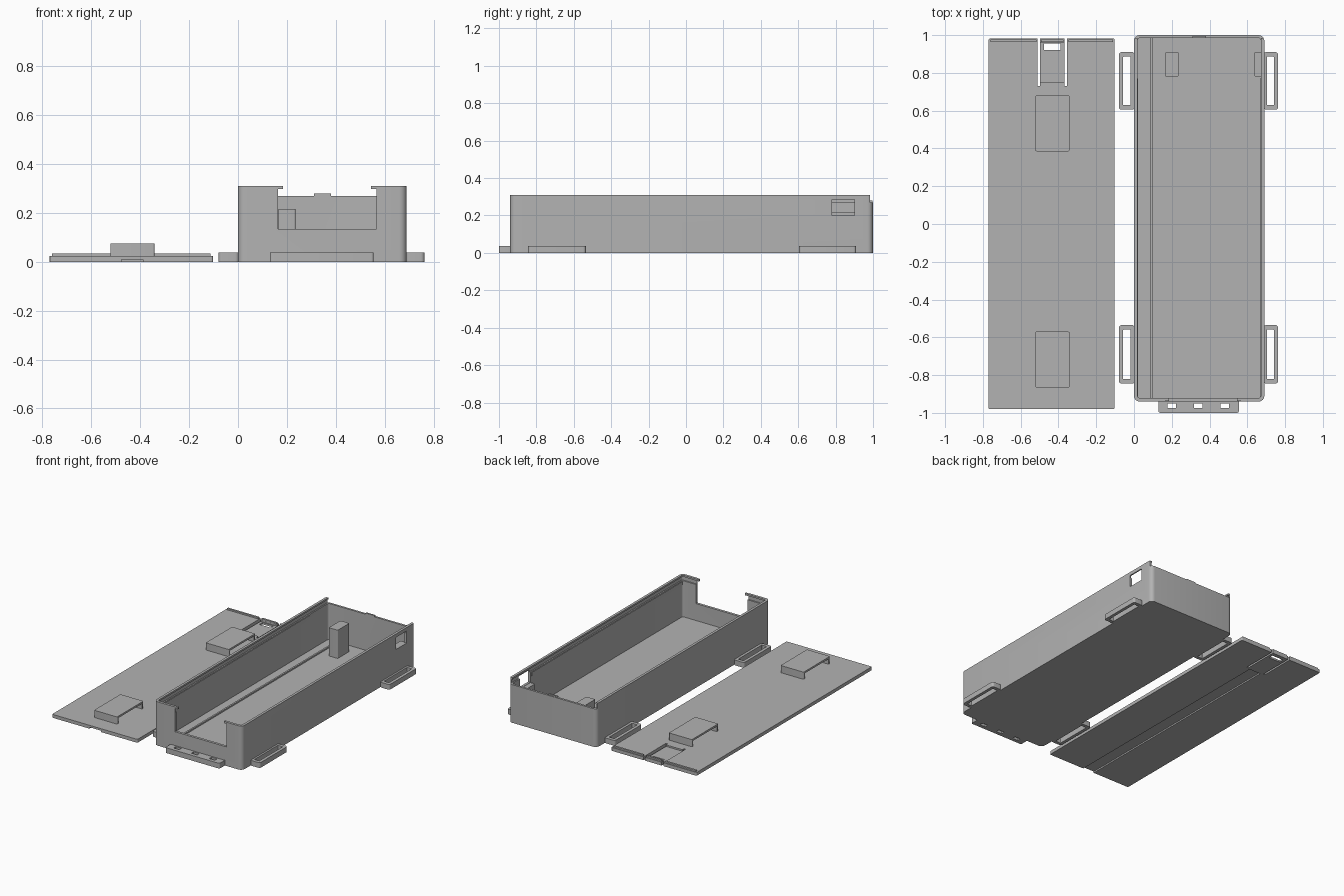
import bpy
import bmesh

cube = bpy.data.objects.get("Cube")
if cube:
    bpy.data.objects.remove(cube, do_unlink=True)

grey = bpy.data.materials.new("matte_grey")
grey.use_nodes = True
COLOUR = (0.45, 0.45, 0.45, 1)
grey.diffuse_color = COLOUR
grey.node_tree.nodes["Principled BSDF"].inputs["Base Color"].default_value = COLOUR


def block(name, x, y, z, radius=0):
    """Box given by its extents, with optionally rounded upright edges."""
    bm = bmesh.new()
    bmesh.ops.create_cube(bm, size=1)
    for v in bm.verts:
        for axis, (low, high) in enumerate((x, y, z)):
            v.co[axis] = high if v.co[axis] > 0 else low
    if radius:
        upright = [e for e in bm.edges
                   if abs(e.verts[0].co.z - e.verts[1].co.z) > 1e-5]
        bmesh.ops.bevel(bm, geom=upright, offset=radius, segments=6,
                        profile=0.5, affect='EDGES')
    mesh = bpy.data.meshes.new(name)
    bm.to_mesh(mesh)
    bm.free()
    mesh.materials.append(grey)
    ob = bpy.data.objects.new(name, mesh)
    bpy.context.collection.objects.link(ob)
    return ob


def carve(ob, *cuts):
    """Subtract boxes from an object, then bake the result."""
    cutters = []
    for cut in cuts:
        cutter = block("cutter", *cut)
        cutter.hide_render = True
        mod = ob.modifiers.new("cut", 'BOOLEAN')
        mod.operation = 'DIFFERENCE'
        mod.solver = 'EXACT'
        mod.object = cutter
        cutters.append(cutter)
    bpy.context.view_layer.update()
    deps = bpy.context.evaluated_depsgraph_get()
    baked = bpy.data.meshes.new_from_object(ob.evaluated_get(deps))
    ob.modifiers.clear()
    ob.data = baked
    for cutter in cutters:
        bpy.data.objects.remove(cutter, do_unlink=True)
    return ob


# Open tray: cavity, lid groove, low back wall, front notch, side window
tray = block("tray", (0, 0.69), (-0.94, 1.0), (0, 0.31), 0.03)
carve(tray,
      ((0.018, 0.672), (-0.922, 0.985), (0.015, 0.4), 0.015),
      ((0.009, 0.681), (-0.931, 0.986), (0.27, 0.298), 0.01),
      ((-0.1, 0.8), (0.984, 1.1), (0.27, 0.4)),
      ((0.018, 0.672), (0.9, 1.1), (0.27, 0.4)),
      ((0.163, 0.567), (-1.0, -0.9), (0.135, 0.4)),
      ((0.6, 0.8), (0.78, 0.9), (0.2, 0.285)))

# Overhanging lips at the notch
for side, x in (("right", (0.15, 0.185)), ("left", (0.545, 0.58))):
    block(side + "_notch_lip", x, (-0.937, -0.922), (0.297, 0.31))

# Slim rail that carries the lid along each side wall
for side, x in (("right", (0.015, 0.022)), ("left", (0.668, 0.675))):
    block(side + "_lid_rail", x, (-0.92, 0.77), (0.243, 0.266))

# Tray interior
block("floor_ridge", (0.085, 0.097), (-0.925, 0.987), (0.01, 0.025))
block("inner_post", (0.165, 0.235), (0.78, 0.91), (0.01, 0.215), 0.006)
block("window_post", (0.637, 0.675), (0.78, 0.91), (0.01, 0.198), 0.008)
block("back_catch", (0.31, 0.38), (0.985, 0.996), (0.26, 0.279))

# Strap loops on both sides
for end, y in (("back", (0.605, 0.91)), ("front", (-0.845, -0.535))):
    for side, outer, slot in (("right", (-0.08, 0.004), (-0.058, -0.018)),
                              ("left", (0.686, 0.763), (0.703, 0.741))):
        loop = block(f"{end}_{side}_strap_loop", outer, y, (0, 0.037), 0.015)
        carve(loop, (slot, (y[0] + 0.024, y[1] - 0.024), (-0.1, 0.1), 0.004))

# Front tab with three slots
tab = block("front_tab", (0.13, 0.555), (-1.0, -0.93), (0, 0.037), 0.01)
carve(tab, *[((x - 0.022, x + 0.022), (-0.975, -0.95), (-0.1, 0.1))
             for x in (0.2, 0.34, 0.48)])

# Lid lying beside the tray, with a spring latch cut into its back end
lid = block("lid", (-0.77, -0.102), (-0.98, 0.982), (0, 0.024), 0.008)
carve(lid,
      ((-0.51, -0.497), (0.73, 1.1), (-0.1, 0.1)),
      ((-0.368, -0.355), (0.73, 1.1), (-0.1, 0.1)),
      ((-0.5, -0.365), (0.75, 0.962), (0.013, 0.1)),
      ((-0.477, -0.388), (0.92, 0.955), (-0.1, 0.1)),
      ((-0.477, -0.388), (-1.1, 0.72), (-0.1, 0.01)))

# Narrow ridges along the back edge of the lid
for part, x in (("right", (-0.76, -0.517)), ("latch", (-0.492, -0.373)),
                ("left", (-0.347, -0.112))):
    block(part + "_lid_ridge", x, (0.963, 0.977), (0.02, 0.034))

# Bridge clips on the lid, open at the sides
for end, y in (("back", (0.385, 0.68)), ("front", (-0.865, -0.57))):
    clip = block(end + "_lid_clip", (-0.522, -0.342), y, (0.02, 0.075), 0.006)
    carve(clip, ((-0.6, -0.3), (y[0] + 0.015, y[1] - 0.015), (-0.1, 0.062)))

# Smooth the rounded corners and keep all other edges crisp
bpy.ops.object.select_all(action='DESELECT')
for ob in bpy.context.collection.objects:
    if ob.type == 'MESH' and grey.name in ob.data.materials:
        ob.select_set(True)
        bpy.context.view_layer.objects.active = ob
bpy.ops.object.shade_smooth_by_angle(angle=0.5)
